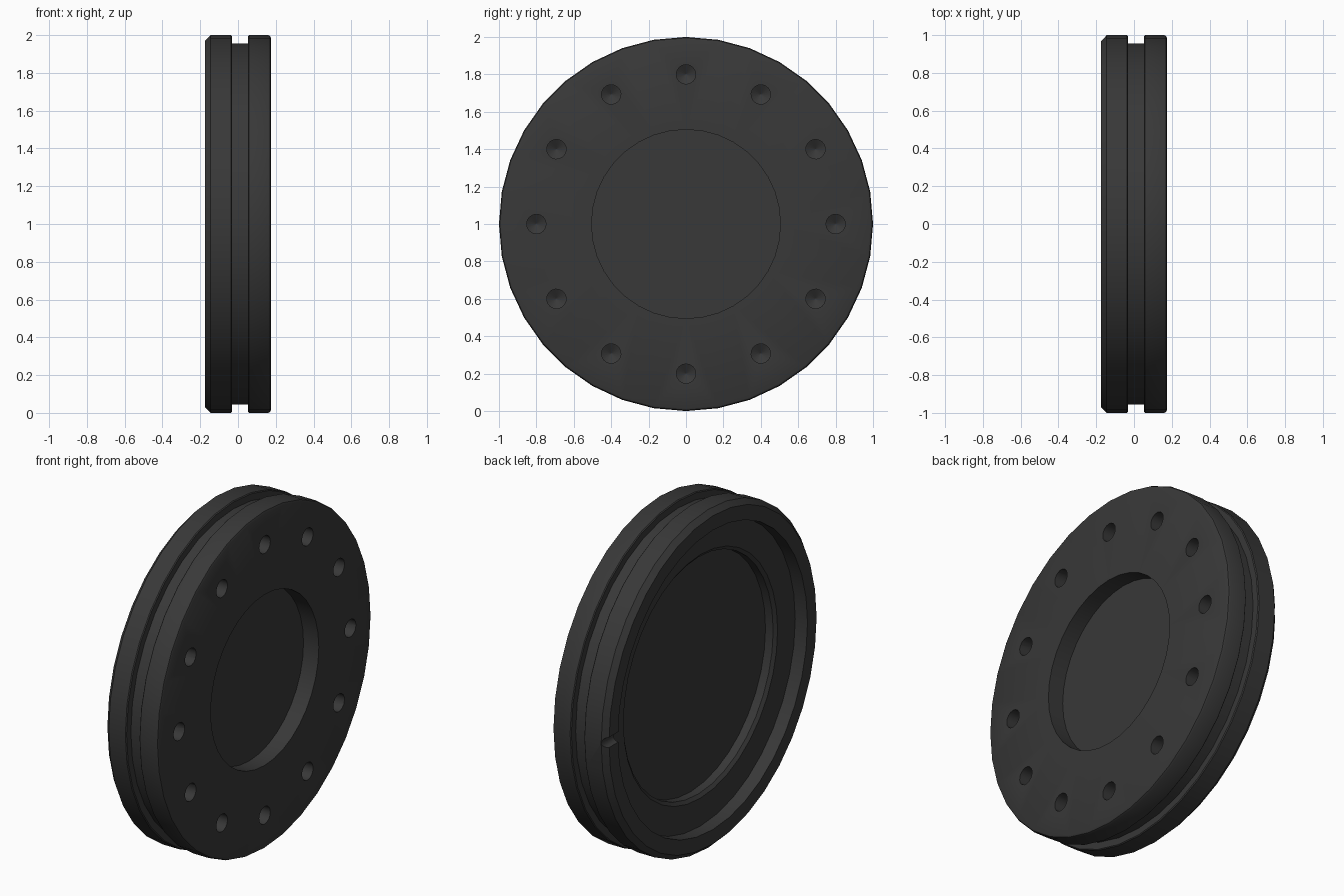
import bpy, bmesh, math
from mathutils import Matrix, Vector

if "Cube" in bpy.data.objects:
    bpy.data.objects.remove(bpy.data.objects["Cube"])

CENTRE = Vector((0, 0, 1))


def lathe(bm, profile, sides, matrix):
    """Spin (axial, radius) points about local x and cap both ends."""
    rings = []
    for a, r in profile:
        rings.append([bm.verts.new(matrix @ Vector((
            a, r * math.sin(2 * math.pi * i / sides), r * math.cos(2 * math.pi * i / sides))))
            for i in range(sides)])
    for p, q in zip(rings, rings[1:]):
        for i in range(sides):
            j = (i + 1) % sides
            bm.faces.new((p[i], p[j], q[j], q[i]))
    bm.faces.new(rings[0][::-1])
    bm.faces.new(rings[-1])


def finish(name, bm):
    bmesh.ops.recalc_face_normals(bm, faces=bm.faces)
    mesh = bpy.data.meshes.new(name)
    bm.to_mesh(mesh)
    bm.free()
    obj = bpy.data.objects.new(name, mesh)
    bpy.context.collection.objects.link(obj)
    return obj


# Disc body: left floor, stepped left recess, rim, groove, rim, right recess
profile = [
    (-0.03, 0.70), (-0.08, 0.70), (-0.095, 0.72), (-0.095, 0.885),
    (-0.175, 0.885), (-0.175, 0.97), (-0.145, 1.0),
    (-0.037, 1.0), (-0.032, 0.995), (-0.032, 0.955),
    (0.053, 0.955), (0.053, 0.995), (0.058, 1.0),
    (0.16, 1.0), (0.17, 0.995), (0.175, 0.985),
    (0.175, 0.505), (0.075, 0.505),
]
bm = bmesh.new()
lathe(bm, profile, 36, Matrix.Translation(CENTRE))
disc = finish("grooved_disc", bm)

# Cutters: ring of twelve drilled holes and one radial slot in the left rim
bm = bmesh.new()
for k in range(12):
    place = (Matrix.Translation(CENTRE) @ Matrix.Rotation(k * math.pi / 6, 4, 'X')
             @ Matrix.Translation((0, 0, 0.8)))
    lathe(bm, [(0.05, 0.002), (0.08, 0.052), (0.25, 0.052)], 16, place)
slot = (Matrix.Translation(CENTRE + Vector((-0.175, 0, 0)))
        @ Matrix.Rotation(math.pi / 2, 4, 'Z'))
lathe(bm, [(0.84, 0.03), (1.05, 0.03)], 16, slot)
cutter = finish("hole_cutter", bm)
cutter.hide_render = True

# Cut the holes and bake the result
mod = disc.modifiers.new("holes", 'BOOLEAN')
mod.operation = 'DIFFERENCE'
mod.solver = 'EXACT'
mod.object = cutter
bpy.context.view_layer.objects.active = disc
disc.select_set(True)
bpy.ops.object.modifier_apply(modifier=mod.name)
bpy.data.objects.remove(cutter)
bpy.ops.object.shade_smooth_by_angle(angle=math.radians(30))

# Dark finish
mat = bpy.data.materials.new("dark_metal")
mat.diffuse_color = (0.04, 0.04, 0.04, 1)
mat.use_nodes = True
mat.node_tree.nodes["Principled BSDF"].inputs["Base Color"].default_value = mat.diffuse_color
disc.data.materials.clear()
disc.data.materials.append(mat)
